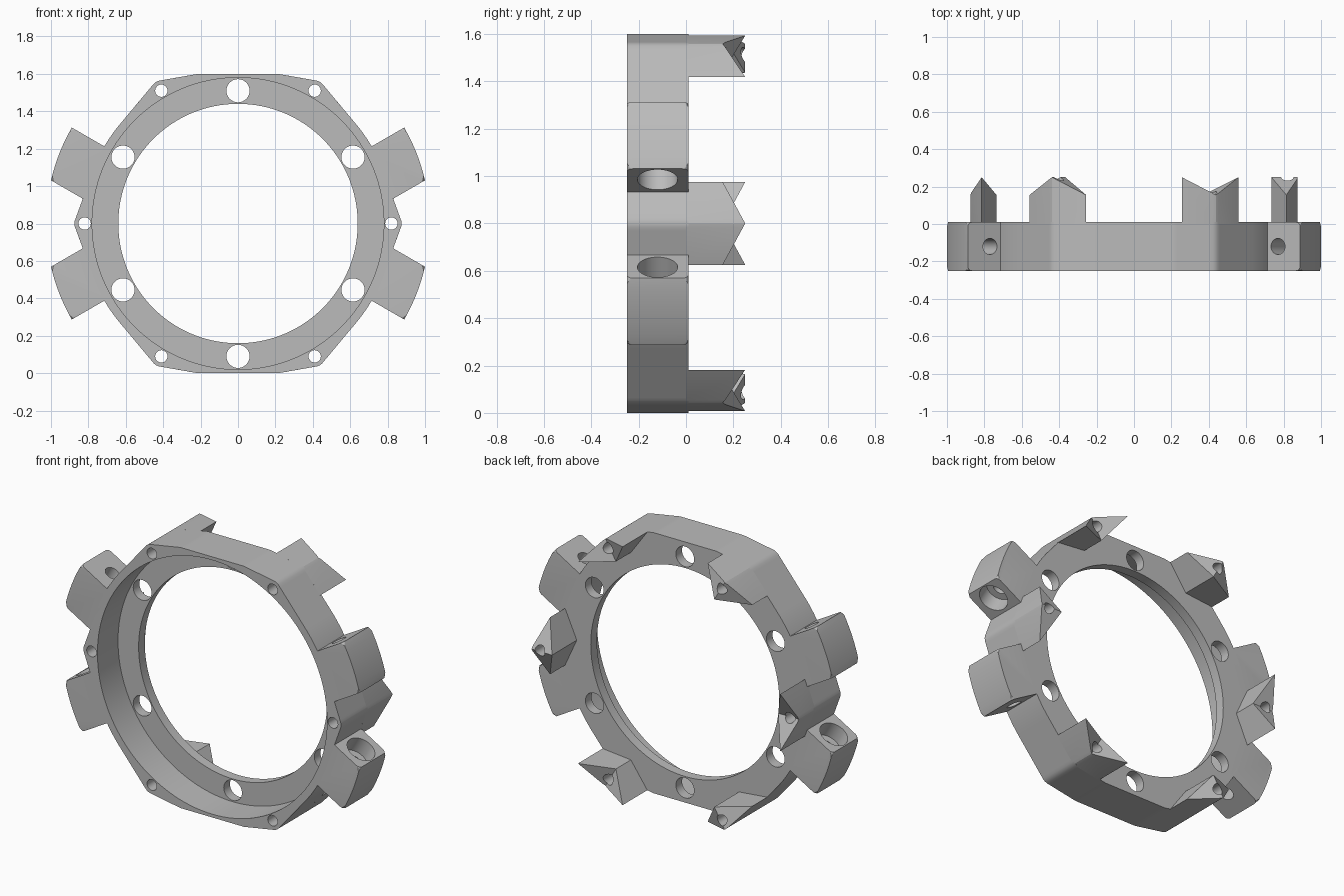
import bpy, bmesh
from math import sin, cos, radians, sqrt, pi
from mathutils import Vector, Matrix

if "Cube" in bpy.data.objects:
    bpy.data.objects.remove(bpy.data.objects["Cube"])

CENTRE = Vector((0, 0, 0.8))
FRONT, BACK, LEDGE = -0.25, 0.01, -0.05
RIM, LUG_R, TIP = 0.825, 0.82, 0.055      # ring radius, lug hole radius, lug tip rounding
TANGENT = radians(20.1)                   # where the lug flanks meet the round rim

grey = bpy.data.materials.new("plain grey")
grey.use_nodes = True
grey.diffuse_color = (0.5, 0.5, 0.5, 1)
grey.node_tree.nodes["Principled BSDF"].inputs["Base Color"].default_value = (0.5, 0.5, 0.5, 1)


def polar(angle, radial, side=0.0, y=0.0):
    """Point at a radial and sideways distance along a direction on the ring."""
    c, s = cos(angle), sin(angle)
    return CENTRE + Vector((radial * c - side * s, y, radial * s + side * c))


def finish(name, bm):
    bmesh.ops.recalc_face_normals(bm, faces=bm.faces)
    mesh = bpy.data.meshes.new(name)
    bm.to_mesh(mesh)
    bm.free()
    ob = bpy.data.objects.new(name, mesh)
    bpy.context.collection.objects.link(ob)
    mesh.materials.append(grey)
    return ob


def prism(outline, y0, y1):
    """Extrude a list of points from y0 to y1."""
    bm = bmesh.new()
    rows = [[bm.verts.new((p.x, y, p.z)) for p in outline] for y in (y0, y1)]
    bm.faces.new(rows[0])
    bm.faces.new(rows[1])
    n = len(outline)
    for i in range(n):
        j = (i + 1) % n
        bm.faces.new((rows[0][i], rows[0][j], rows[1][j], rows[1][i]))
    return bm, rows


def drill(ob, holes):
    """Cut cylinders, given as (start, end, radius, sides)."""
    for a, b, radius, sides in holes:
        d = b - a
        bm = bmesh.new()
        place = Matrix.Translation((a + b) / 2) @ d.to_track_quat('Z', 'Y').to_matrix().to_4x4()
        bmesh.ops.create_cone(bm, cap_ends=True, segments=sides, radius1=radius,
                              radius2=radius, depth=d.length, matrix=place)
        cutter = finish("cutter", bm)
        cutter.hide_render = True
        mod = ob.modifiers.new("hole", 'BOOLEAN')
        mod.operation, mod.solver, mod.object = 'DIFFERENCE', 'EXACT', cutter
        bpy.context.view_layer.objects.active = ob
        bpy.ops.object.modifier_apply(modifier=mod.name)
        bpy.data.objects.remove(cutter)


def smooth(ob):
    bpy.ops.object.select_all(action='DESELECT')
    ob.select_set(True)
    bpy.context.view_layer.objects.active = ob
    bpy.ops.object.shade_smooth_by_angle(angle=radians(20))


def rim_radius(degrees):
    """Round rim with six pointed lugs, cut flat at top and bottom."""
    a = radians(abs((degrees + 30) % 60 - 30))
    r = RIM / cos(TANGENT - a) if a < TANGENT else RIM
    if a < radians(1.24):
        r = LUG_R * cos(a) + sqrt(TIP ** 2 - (LUG_R * sin(a)) ** 2)
    height = abs(sin(radians(degrees)))
    return min(r, 0.8 / height) if height > 0.5 else r


# Ring body with counterbore, bore and bolt holes
bm, _ = prism([polar(radians(d), rim_radius(d)) for d in range(360)], FRONT, BACK)
ring = finish("ring_body", bm)
holes = [(polar(0, 0, 0, -0.4), polar(0, 0, 0, LEDGE), 0.78, 128),
         (polar(0, 0, 0, -0.4), polar(0, 0, 0, 0.4), 0.64, 128)]
for k in range(6):
    bolt, pin = radians(60 * k + 30), radians(60 * k)
    holes.append((polar(bolt, 0.71, 0, -0.2), polar(bolt, 0.71, 0, 0.2), 0.062, 32))
    holes.append((polar(pin, LUG_R, 0, -0.4), polar(pin, LUG_R, 0, 0.4), 0.033, 24))
drill(ring, holes)
smooth(ring)

# Coupling lugs on the back: alternating radial ridge and radial groove
half = [(0.8716, 0.0189), (0.8146, 0.175)]
section = [(0.875, 0)] + half + [(0.735, 0)] + [(r, -t) for r, t in reversed(half)]
inner = 3
for k in range(6):
    ang = radians(60 * k)
    bm, rows = prism([polar(ang, r, t) for r, t in section], 0, 0.2)
    for v, (r, t) in zip(rows[1], section):
        slope = abs(t) * 0.543
        v.co.y = 0.155 + slope if k % 2 else 0.25 - slope
    bmesh.ops.connect_verts(bm, verts=[rows[1][0], rows[1][inner]])
    lug = finish(("groove_lug_" if k % 2 else "ridge_lug_") + str(k + 1), bm)
    drill(lug, [(polar(ang, LUG_R, 0, -0.1), polar(ang, LUG_R, 0, 0.4), 0.033, 24)])
    smooth(lug)

# Four side blocks with rounded outer edges and a stepped screw hole
WIDTH, OUTER, HOLE_U, HOLE_Y = 0.3, 1.026, 0.889, -0.12
for base, flip, name in ((30, 1, "upper_left"), (150, -1, "upper_right"),
                         (210, 1, "lower_right"), (330, -1, "lower_left")):
    ang = radians(base)
    arc = [-WIDTH * i / 12 for i in range(13)]
    shape = [(0.8, 0)] + [(sqrt(OUTER ** 2 - w * w), w) for w in arc] + [(0.735, -WIDTH)]
    bm, rows = prism([polar(ang, u, flip * w) for u, w in shape], FRONT, BACK)
    curved = {v for row in rows for v in row[1:-1]}
    edges = [e for e in bm.edges if all(v in curved for v in e.verts)
             and abs(e.verts[0].co.y - e.verts[1].co.y) < 0.01]
    bmesh.ops.bevel(bm, geom=edges, offset=0.025, segments=4, profile=0.5, affect='EDGES')
    block = finish("side_block_" + name, bm)

    def along(w):
        return polar(ang, HOLE_U, flip * w, HOLE_Y)

    drill(block, [(along(-0.4), along(-0.2), 0.085, 40), (along(-0.4), along(0.1), 0.043, 32)])
    smooth(block)
